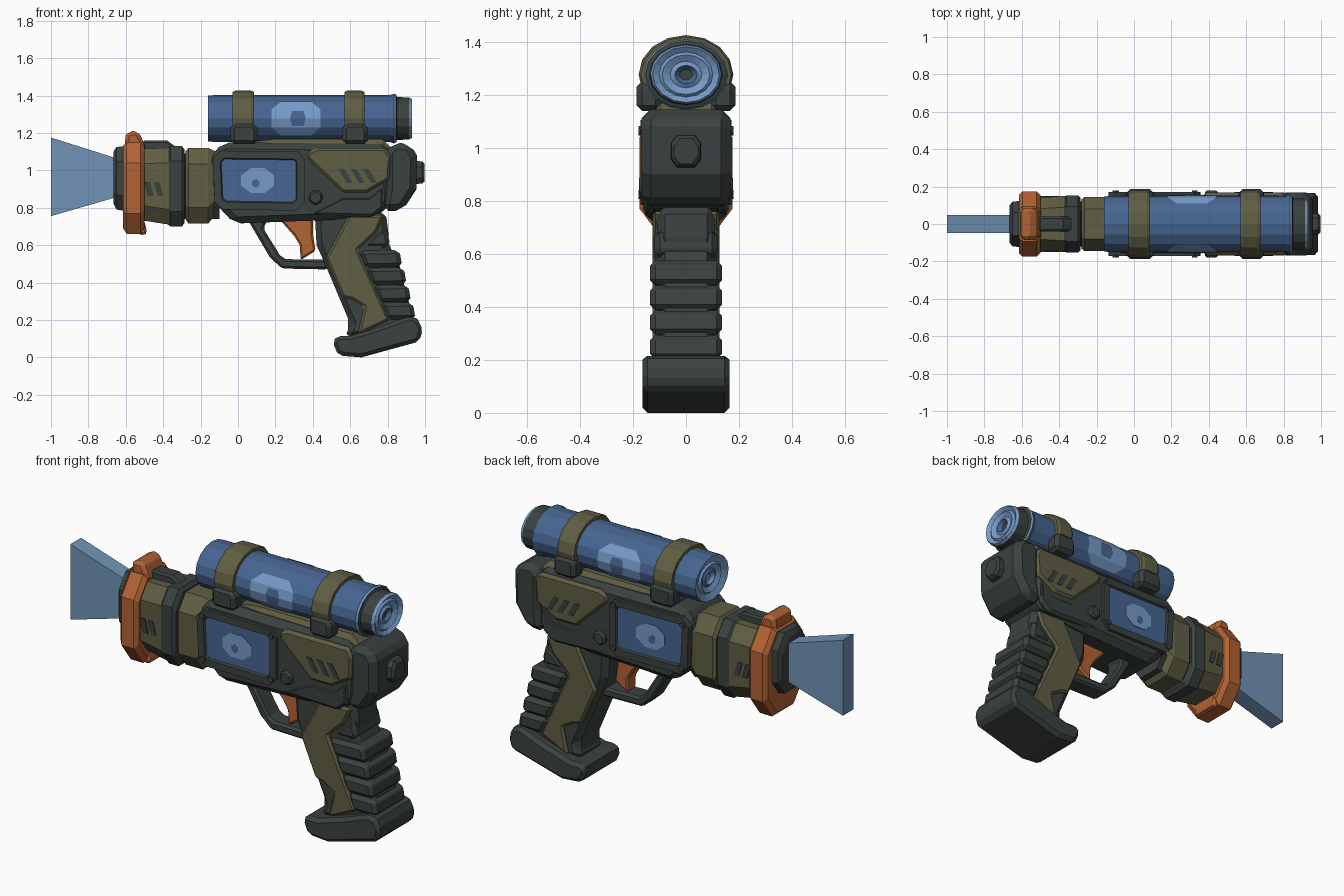
import bpy, bmesh, math
from mathutils import Vector

cube = bpy.data.objects.get("Cube")
if cube:
    bpy.data.objects.remove(cube, do_unlink=True)


def material(name, r, g, b):
    m = bpy.data.materials.new(name)
    m.use_nodes = True
    m.diffuse_color = (r, g, b, 1)
    node = next(n for n in m.node_tree.nodes if n.type == 'BSDF_PRINCIPLED')
    node.inputs["Base Color"].default_value = (r, g, b, 1)
    node.inputs["Roughness"].default_value = 0.7
    return m


DARK = material("dark grey", 0.042, 0.054, 0.051)
OLIVE = material("olive", 0.118, 0.113, 0.056)
ORANGE = material("orange", 0.45, 0.125, 0.035)
BLUE = material("blue", 0.063, 0.133, 0.285)
LIGHT = material("light blue", 0.18, 0.33, 0.58)
BEAM = material("beam blue", 0.165, 0.295, 0.47)


def finish(name, bm, mats, bevel=0.0, fix=True):
    if fix:
        bmesh.ops.recalc_face_normals(bm, faces=bm.faces)
    me = bpy.data.meshes.new(name)
    bm.to_mesh(me)
    bm.free()
    for m in mats:
        me.materials.append(m)
    ob = bpy.data.objects.new(name, me)
    bpy.context.collection.objects.link(ob)
    if bevel:
        mod = ob.modifiers.new("chamfer", 'BEVEL')
        mod.width = bevel
        mod.segments = 1
        mod.limit_method = 'ANGLE'
        mod.angle_limit = math.radians(40)
    return ob


def prism_bm(pts, y0, y1):
    bm = bmesh.new()
    face = bm.faces.new([bm.verts.new((x, y0, z)) for x, z in pts])
    ext = bmesh.ops.extrude_face_region(bm, geom=[face])["geom"]
    bmesh.ops.translate(bm, vec=(0, y1 - y0, 0),
                        verts=[v for v in ext if isinstance(v, bmesh.types.BMVert)])
    bmesh.ops.recalc_face_normals(bm, faces=bm.faces)
    return bm


def prism(name, pts, half, mat, bevel=0.0):
    return finish(name, prism_bm(pts, -half, half), [mat], bevel)


def pair(name, pts, y0, y1, mat, bevel=0.0):
    for side, s in (("left", 1), ("right", -1)):
        finish(f"{side}_{name}", prism_bm(pts, s * y0, s * y1), [mat], bevel)


def box(x0, x1, z0, z1):
    return [(x0, z0), (x1, z0), (x1, z1), (x0, z1)]


def ngon(cx, cz, rx, rz, n=8):
    return [(cx + rx * math.cos(math.tau * (i + .5) / n),
             cz + rz * math.sin(math.tau * (i + .5) / n)) for i in range(n)]


def slot(cx, cz, w, h, lean):
    return [(cx - w - lean, cz + h), (cx + w - lean, cz + h),
            (cx + w + lean, cz - h), (cx - w + lean, cz - h)]


def loft(name, sections, mat, bevel=0.0):
    """Chamfered rectangles (x, half width, bottom, top, chamfer) joined along x."""
    bm = bmesh.new()
    rings = []
    for x, h, a, b, c in sections:
        k = c * 0.75
        loop = [(h - k, a), (h, a + c), (h, b - c), (h - k, b),
                (k - h, b), (-h, b - c), (-h, a + c), (k - h, a)]
        rings.append([bm.verts.new((x, y, z)) for y, z in loop])
    for r, q in zip(rings, rings[1:]):
        for i in range(8):
            bm.faces.new((r[i], r[i - 1], q[i - 1], q[i]))
    bm.faces.new(rings[0])
    bm.faces.new(rings[-1])
    return finish(name, bm, [mat], bevel)


AXIS_Z, WIDE, SIDES = 1.277, 1.2, 16


def on_tube(x, r, a):
    return (x, WIDE * r * math.cos(a), AXIS_Z + r * math.sin(a))


def lathe(name, profile, mats, closed=False):
    """Turn (x, radius, material index) around the scope axis."""
    bm = bmesh.new()
    rings = [[bm.verts.new(on_tube(x, r, math.tau * i / SIDES)) for i in range(SIDES)]
             for x, r, m in profile]
    pairs = list(zip(rings, rings[1:], profile))
    if closed:
        pairs.append((rings[-1], rings[0], profile[-1]))
    for r, q, p in pairs:
        for i in range(SIDES):
            bm.faces.new((r[i], r[i - 1], q[i - 1], q[i])).material_index = p[2]
    if not closed:
        for r, p in ((rings[0], profile[0]), (rings[-1], profile[-1])):
            bm.faces.new(r).material_index = p[2]
    return finish(name, bm, mats)


# Beam and muzzle
bm = prism_bm([(-1, .755), (-.62, .865), (-.62, 1.055), (-1, 1.175)], -.047, .047)
finish("muzzle_beam", bm, [BEAM])
loft("muzzle", [(-.665, .1, .82, 1.1, .08), (-.65, .12, .79, 1.125, .08),
                (-.58, .125, .78, 1.13, .08)], DARK)

# Orange collar
loft("collar", [(-.615, .155, .69, 1.13, .1), (-.595, .175, .66, 1.15, .11),
                (-.52, .175, .66, 1.15, .11), (-.5, .155, .69, 1.13, .1)], ORANGE)
prism("collar_crest", [(-.612, 1.08), (-.6, 1.19), (-.585, 1.21), (-.535, 1.21),
                       (-.518, 1.18), (-.49, 1.11), (-.51, 1.05)], .085, ORANGE, .02)
prism("collar_foot", [(-.61, .76), (-.6, .685), (-.5, .65), (-.485, .67), (-.51, .76)],
      .085, ORANGE, .015)

# Barrel
loft("front_barrel", [(-.53, .14, .735, 1.115, .08), (-.37, .15, .71, 1.12, .08)], OLIVE)
loft("barrel_band", [(-.375, .145, .71, 1.12, .08), (-.36, .153, .70, 1.13, .08),
                     (-.3, .153, .70, 1.13, .08), (-.285, .14, .72, 1.11, .08)], DARK)
loft("barrel_joint", [(-.3, .12, .74, 1.09, .07), (-.1, .12, .74, 1.09, .07)], DARK)
loft("rear_barrel", [(-.282, .13, .74, 1.1, .08), (-.265, .145, .715, 1.12, .085),
                     (-.16, .145, .715, 1.12, .085), (-.12, .13, .76, 1.1, .08)], OLIVE)
prism("barrel_fin", [(-.52, 1.09), (-.51, 1.16), (-.38, 1.16), (-.31, 1.11), (-.31, 1.09)],
      .04, DARK, .012)
for i, x in enumerate((-.475, -.425)):
    pair(f"barrel_slot_{i}", slot(x, .9, .015, .038, .01), .14, .151, DARK)

# Receiver
prism("receiver", [(-.14, .84), (-.15, 1.07), (-.08, 1.15), (.8, 1.14), (.82, .82),
                   (.76, .77), (.5, .735), (-.02, .715), (-.09, .79)], .155, DARK, .035)
loft("top_rail", [(.06, .11, 1.08, 1.15, .02), (.2, .12, 1.08, 1.168, .03),
                  (.77, .12, 1.08, 1.168, .03), (.82, .11, 1.08, 1.12, .02)], OLIVE)
pair("receiver_panel", [(.37, 1.1), (.42, 1.12), (.79, 1.12), (.82, 1.07), (.81, .95),
                        (.69, .88), (.56, .88), (.37, 1.06)], .13, .168, OLIVE, .015)
pair("lower_panel", [(.36, .76), (.56, .86), (.70, .86), (.78, .93), (.78, .8), (.72, .75)],
     .12, .16, DARK, .015)
for i, x in enumerate((.575, .64, .705)):
    pair(f"panel_slot_{i}", slot(x, .97, .016, .038, .022), .16, .171, DARK)
prism("rear_cap", [(.79, 1.1), (.83, 1.15), (.92, 1.14), (.957, 1.08), (.955, .9),
                   (.88, .785), (.77, .78), (.79, .9)], .168, DARK, .035)
loft("rear_button", [(.94, .057, .925, 1.05, .03), (.985, .055, .93, 1.048, .03),
                     (.998, .045, .94, 1.035, .03)], DARK)
pair("side_knob", ngon(.415, .855, .042, .042, 6), .14, .178, DARK, .01)

# Display: raised frame with an inset screen on each side
frame = [(-.08, .79), (.31, .785), (.355, .83), (.355, 1.06), (.32, 1.1),
         (-.09, 1.105), (-.135, 1.06), (-.125, .83)]
for side, s in (("left", 1), ("right", -1)):
    bm = prism_bm(frame, s * .12, s * .172)
    outer = [f for f in bm.faces if f.normal.y * s > .9]
    bmesh.ops.inset_region(bm, faces=outer, thickness=.043, depth=0)
    bmesh.ops.inset_region(bm, faces=outer, thickness=.006, depth=-.012)
    for f in outer:
        f.material_index = 1
    finish(f"{side}_display", bm, [DARK, BLUE])
pair("display_glow", ngon(.105, .945, .095, .072), .159, .163, LIGHT)
pair("display_spot", ngon(.095, .93, .022, .024, 6), .16, .165, BLUE)
for i, (x, z) in enumerate(((-.1, 1.065), (.325, 1.065), (.325, .825), (-.095, .825))):
    pair(f"display_screw_{i}", ngon(x, z, .017, .017, 6), .16, .18, DARK)

# Trigger and guard
prism("trigger_guard", [(.05, .74), (.17, .535), (.235, .475), (.48, .47), (.49, .522),
                        (.255, .525), (.225, .545), (.135, .69), (.16, .74)],
      .055, DARK, .012)
prism("trigger", [(.22, .74), (.40, .74), (.40, .66), (.415, .57), (.335, .52),
                  (.33, .6), (.3, .65)], .04, ORANGE, .01)

# Grip
prism("grip_core", [(.41, .78), (.79, .78), (.805, .66), (.80, .59), (.85, .55), (.88, .42),
                    (.94, .2), (.92, .14), (.57, .1), (.6, .18), (.465, .5), (.42, .6)],
      .11, DARK, .03)
pair("grip_panel", [(.47, .53), (.59, .76), (.78, .76), (.74, .67), (.64, .575), (.81, .2),
                    (.64, .12), (.675, .27), (.61, .31), (.56, .32)], .08, .127, OLIVE, .012)


def mix(a, b, t):
    return tuple(Vector(a).lerp(Vector(b), t))


top_front, low_front, top_back, low_back = (.645, .57), (.80, .2), (.855, .575), (.95, .2)
for i in range(4):
    t, u = i / 4, (i + .97) / 4
    a, b = mix(top_front, low_front, t), mix(top_front, low_front, u)
    c, d = mix(top_back, low_back, u), mix(top_back, low_back, t)
    prism(f"grip_pad_{i}", [a, b, c, (d[0] + .012, d[1] - .025), d], .136, DARK, .02)
prism("grip_neck_pad", [(.73, .66), (.79, .7), (.81, .62), (.8, .585), (.66, .585)],
      .118, DARK, .02)
prism("grip_base", [(.505, .085), (.53, .025), (.56, .008), (.66, 0), (.97, .085),
                    (.988, .15), (.96, .205), (.92, .222), (.75, .16), (.6, .115), (.53, .115)],
      .165, DARK, .04)

# Scope tube: blue body, dark rear cap, ringed lenses
lathe("scope", [(-.135, .02, 1), (-.15, .035, 0), (-.14, .05, 1), (-.155, .075, 1),
                (-.145, .085, 1), (-.16, .115, 1), (-.16, .122, 0), (-.13, .125, 0),
                (.81, .125, 0), (.835, .133, 1), (.845, .128, 2), (.85, .115, 2),
                (.915, .112, 1), (.93, .105, 1), (.915, .085, 1), (.925, .075, 1),
                (.91, .05, 1), (.92, .035, 0), (.9, .02, 2)], [BLUE, LIGHT, DARK])
for name, x0, x1 in (("front", -.03, .085), ("rear", .57, .675)):
    lathe(f"{name}_scope_band", [(x0, .12, 0), (x0, .142, 0), (x0 + .015, .149, 0),
                                 (x1 - .015, .149, 0), (x1, .142, 0), (x1, .12, 0)],
          [OLIVE], closed=True)
    pair(f"{name}_scope_clamp", [(x0 - .01, 1.14), (x1 + .02, 1.14), (x1 + .02, 1.22),
                                 (x1, 1.252), (x0, 1.252), (x0 - .01, 1.22)],
         .095, .186, DARK, .02)
    prism(f"{name}_scope_mount", box(x0, x1, 1.1, 1.18), .12, DARK, .01)


def tube_patch(name, x, r, half_widths, mat, step):
    """Thin painted patch following the scope surface on both sides."""
    for side, base in (("left", 0), ("right", math.pi)):
        bm = bmesh.new()
        mid = (len(half_widths) - 1) / 2
        rows = [[bm.verts.new(on_tube(x + s * w, r, base + (i - mid) * step)) for s in (-1, 1)]
                for i, w in enumerate(half_widths)]
        for p, q in zip(rows, rows[1:]):
            f = bm.faces.new((p[0], p[1], q[1], q[0]))
            f.normal_update()
            if f.normal.y * math.cos(base) < 0:
                f.normal_flip()
        finish(f"{side}_{name}", bm, [mat], fix=False)


tube_patch("scope_glow", .31, .128, (.08, .13, .13, .13, .08), LIGHT, math.tau / SIDES)
tube_patch("scope_spot", .32, .131, (.03, .042, .03), BLUE, math.tau / SIDES * .8)
